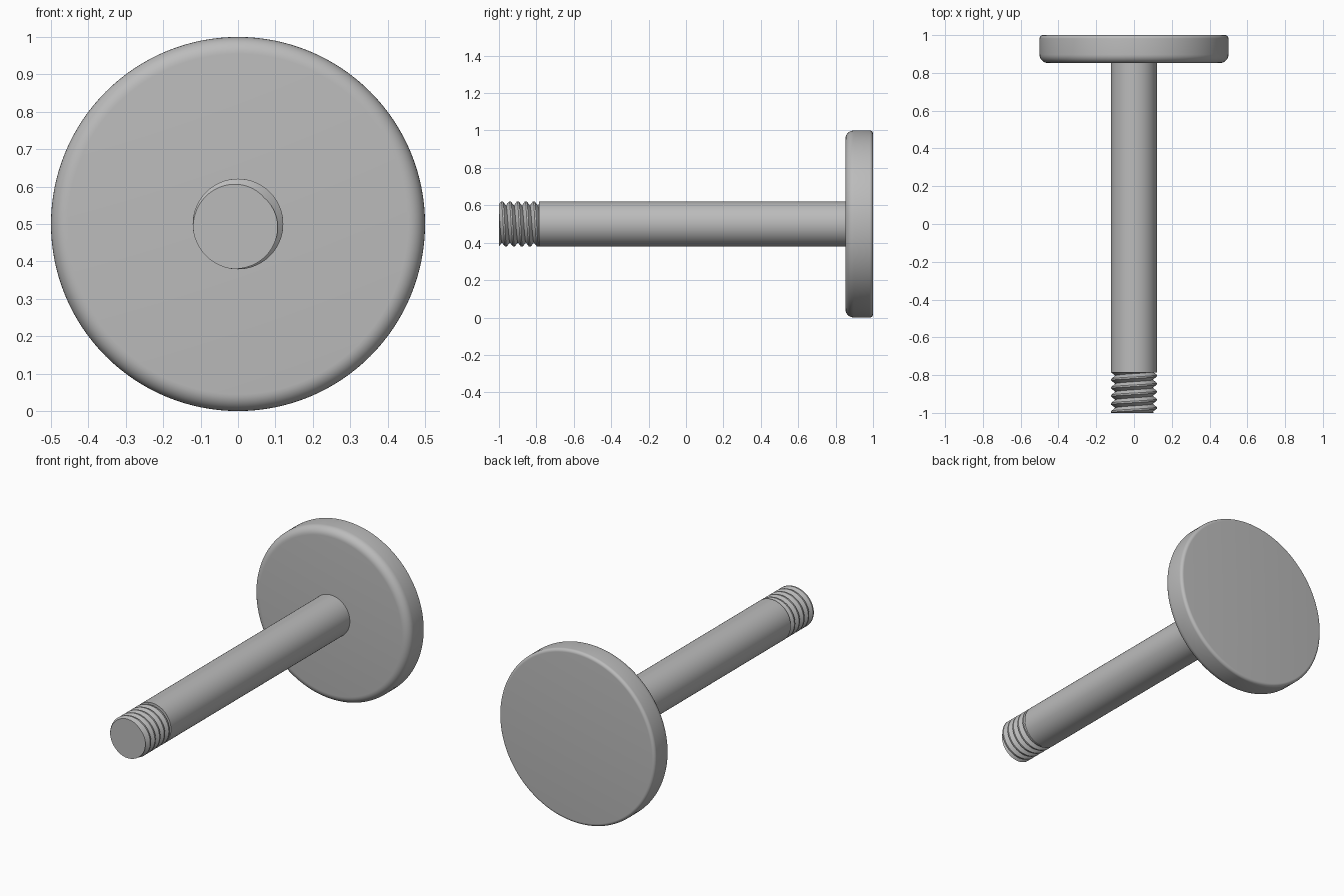
import bpy, bmesh, math
from mathutils import Matrix, Vector

cube = bpy.data.objects.get("Cube")
if cube:
    bpy.data.objects.remove(cube, do_unlink=True)

CZ = 0.5          # height of the axis
R = 0.121         # shaft radius
Y0, Y1, Y2 = -1.0, -0.787, 0.852   # tip, thread end, head underside

# Single grey metal
metal = bpy.data.materials.new("grey metal")
metal.use_nodes = True
colour = (0.5, 0.5, 0.5, 1)
metal.diffuse_color = colour
metal.node_tree.nodes["Principled BSDF"].inputs["Base Color"].default_value = colour


def finish(bm, name, angle=30):
    bmesh.ops.remove_doubles(bm, verts=bm.verts, dist=1e-5)
    bmesh.ops.recalc_face_normals(bm, faces=bm.faces)
    mesh = bpy.data.meshes.new(name)
    bm.to_mesh(mesh)
    bm.free()
    mesh.materials.append(metal)
    obj = bpy.data.objects.new(name, mesh)
    bpy.context.collection.objects.link(obj)
    bpy.ops.object.select_all(action='DESELECT')
    obj.select_set(True)
    bpy.context.view_layer.objects.active = obj
    bpy.ops.object.shade_smooth_by_angle(angle=math.radians(angle))


def lathe(name, profile, steps=128):
    """Revolve (radius, y) points about the horizontal axis."""
    bm = bmesh.new()
    verts = [bm.verts.new((r, y, CZ)) for r, y in profile]
    edges = [bm.edges.new(pair) for pair in zip(verts, verts[1:])]
    bmesh.ops.spin(bm, geom=verts + edges, cent=(0, 0, CZ), axis=(0, 1, 0),
                   angle=math.tau, steps=steps)
    finish(bm, name)


def fillet(r, y, rad, start, n=8):
    """Quarter arc around (r, y), starting at the given angle."""
    return [(r + rad * math.cos(start + i * math.pi / 2 / n),
             y + rad * math.sin(start + i * math.pi / 2 / n)) for i in range(n + 1)]


# Round head with a large front fillet and a small back one
F, B = 0.045, 0.018
lathe("head", [(0, Y2)] + fillet(0.5 - F, Y2 + F, F, -math.pi / 2)
      + fillet(0.5 - B, 1 - B, B, 0) + [(0, 1)])

# Plain shaft
lathe("shaft", [(0, Y1), (R, Y1), (R, Y2 + 0.01), (0, Y2 + 0.01)])

# Threaded tip: V-groove helix, rows follow the helix and are clipped at both ends
PITCH, DEPTH, FLAT, N = 0.0426, 0.022, 0.2, 96
A0 = math.radians(225)    # direction of the crest at the tip


def radius(y, a):
    phase = ((y - Y0) / PITCH + (a - A0) / math.tau) % 1
    off = min(phase, 1 - phase)               # distance from crest, in turns
    return R - DEPTH * max(0, off - FLAT / 2) / (0.5 - FLAT / 2)


bm = bmesh.new()
rows = [t + p for t in range(-3, 9) for p in (-FLAT / 2, FLAT / 2, 0.5)]
grid = []
for i in range(N + 1):
    a = math.tau * i / N
    column = []
    for row in rows:
        y = Y0 + PITCH * (row - (a - A0) / math.tau)
        y = max(Y0, min(Y1, y))
        r = radius(y, a)
        column.append(bm.verts.new((r * math.cos(a), y, CZ + r * math.sin(a))))
    grid.append(column)
for c0, c1 in zip(grid, grid[1:]):
    for j in range(len(rows) - 1):
        bm.faces.new((c0[j], c1[j], c1[j + 1], c0[j + 1]))
bmesh.ops.remove_doubles(bm, verts=bm.verts, dist=1e-5)
# End caps
rim = [e for e in bm.edges if e.is_boundary]
bmesh.ops.holes_fill(bm, edges=rim, sides=0)
finish(bm, "threaded_tip")
